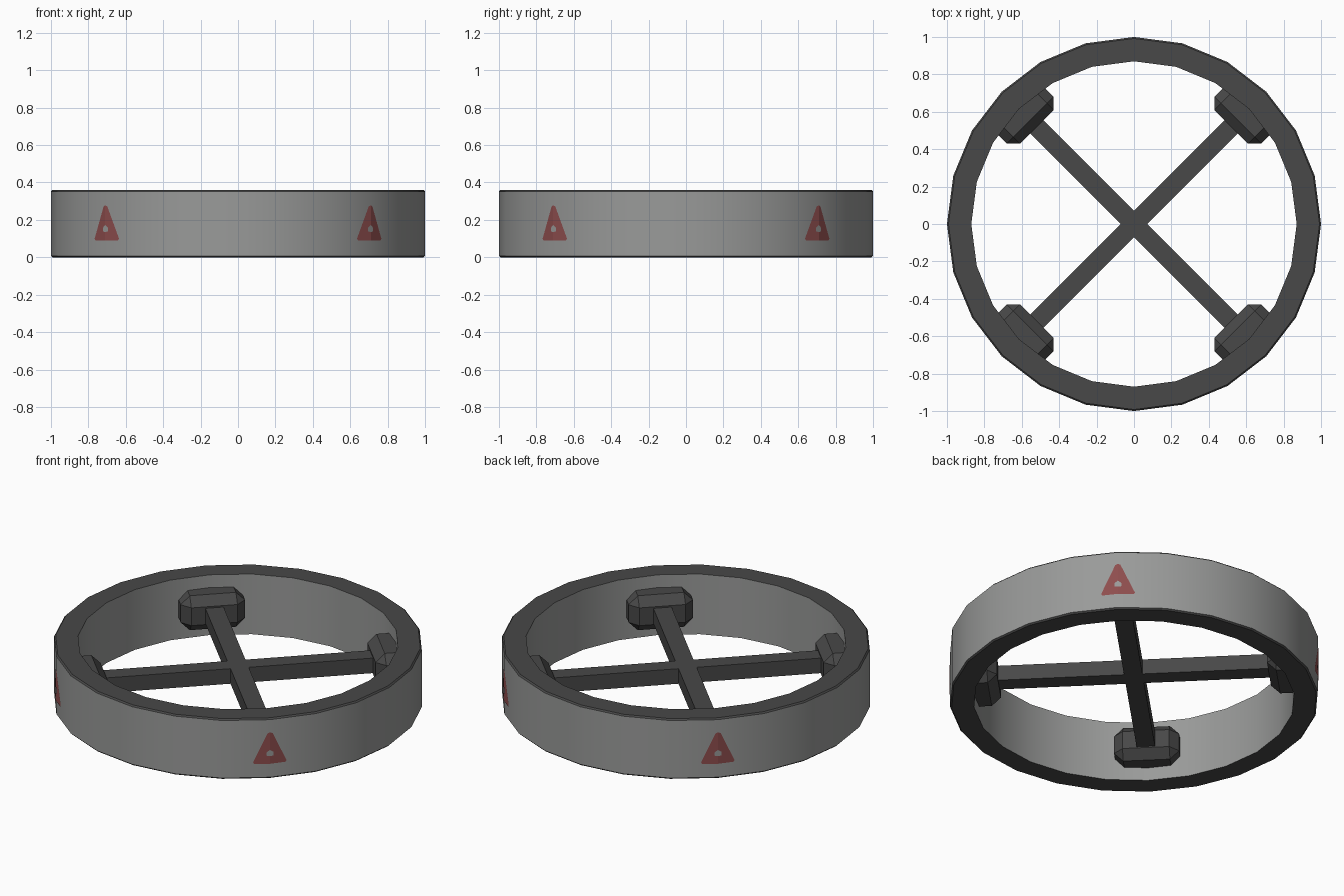
import bpy, bmesh, math
from mathutils import Matrix, Vector

if "Cube" in bpy.data.objects:
    bpy.data.objects.remove(bpy.data.objects["Cube"])

SIDES = 24
HEIGHT = 0.36


def material(name, rgb):
    m = bpy.data.materials.new(name)
    m.diffuse_color = (*rgb, 1.0)
    m.use_nodes = True
    m.node_tree.nodes["Principled BSDF"].inputs["Base Color"].default_value = m.diffuse_color
    return m


wall_grey = material("wall_grey", (0.32, 0.325, 0.32))
dark_grey = material("dark_grey", (0.065, 0.065, 0.065))
marker_red = material("marker_red", (0.27, 0.075, 0.075))


def finish(bm, name, mats, recalc=True):
    if recalc:
        bmesh.ops.recalc_face_normals(bm, faces=bm.faces)
    me = bpy.data.meshes.new(name)
    bm.to_mesh(me)
    bm.free()
    ob = bpy.data.objects.new(name, me)
    bpy.context.collection.objects.link(ob)
    for m in mats:
        me.materials.append(m)
    return ob


def box(name, lo, hi, angle, bevel=0.0):
    """Box given in radial / tangential / z coordinates, turned about z."""
    lo, hi = Vector(lo), Vector(hi)
    bm = bmesh.new()
    bmesh.ops.create_cube(bm, size=1.0)
    for v in bm.verts:
        v.co = (lo + hi) / 2 + v.co * (hi - lo)
    if bevel:
        bmesh.ops.bevel(bm, geom=bm.edges[:], offset=bevel, segments=1,
                        affect='EDGES')
    bm.transform(Matrix.Rotation(angle, 4, 'Z'))
    return finish(bm, name, [dark_grey])


# Rim: profile turned round z, light walls and dark top and bottom
b = 0.008
profile = [(0.87, 0), (1 - b, 0), (1, b), (1, HEIGHT - b),
           (1 - b, HEIGHT), (0.87, HEIGHT)]
bm = bmesh.new()
rings = []
for i in range(SIDES):
    a = math.tau * i / SIDES
    rings.append([bm.verts.new((r * math.cos(a), r * math.sin(a), z))
                  for r, z in profile])
n = len(profile)
for i in range(SIDES):
    p, q = rings[i], rings[(i + 1) % SIDES]
    for j in range(n):
        k = (j + 1) % n
        f = bm.faces.new((p[j], q[j], q[k], p[k]))
        f.material_index = 0 if j in (2, 5) else 1
rim = finish(bm, "rim", [wall_grey, dark_grey])
bpy.context.view_layer.objects.active = rim
rim.select_set(True)
bpy.ops.object.shade_smooth_by_angle(angle=math.radians(30))
rim.select_set(False)

# Crossed spokes
for i, ang in enumerate((45, 135)):
    box(f"spoke_{i + 1}", (-0.76, -0.05, 0.135), (0.76, 0.05, 0.225),
        math.radians(ang))

# Half outline of the triangle marker, with half of its small hole
half = [(0, 0.278), (0.014, 0.272), (0.092, 0.1), (0.086, 0.09), (0, 0.09),
        (0, 0.135), (0.018, 0.138), (0.02, 0.158), (0, 0.173)]
slope = math.tan(math.pi / SIDES)

for k in range(4):
    ang = math.radians(45 + 90 * k)
    # Chamfered pad where the spoke meets the rim
    box(f"spoke_pad_{k + 1}", (0.735, -0.177, 0.078), (0.92, 0.177, 0.284),
        ang, 0.05)
    # Triangle marker folded over the rim's corner
    bm = bmesh.new()
    for s in (1, -1):
        vs = [bm.verts.new((1.004 - slope * t, s * t, z)) for t, z in half]
        f = bm.faces.new(vs)
        f.normal_update()
        if f.normal.x < 0:
            f.normal_flip()
    bm.transform(Matrix.Rotation(ang, 4, 'Z'))
    finish(bm, f"triangle_marker_{k + 1}", [marker_red], recalc=False)
